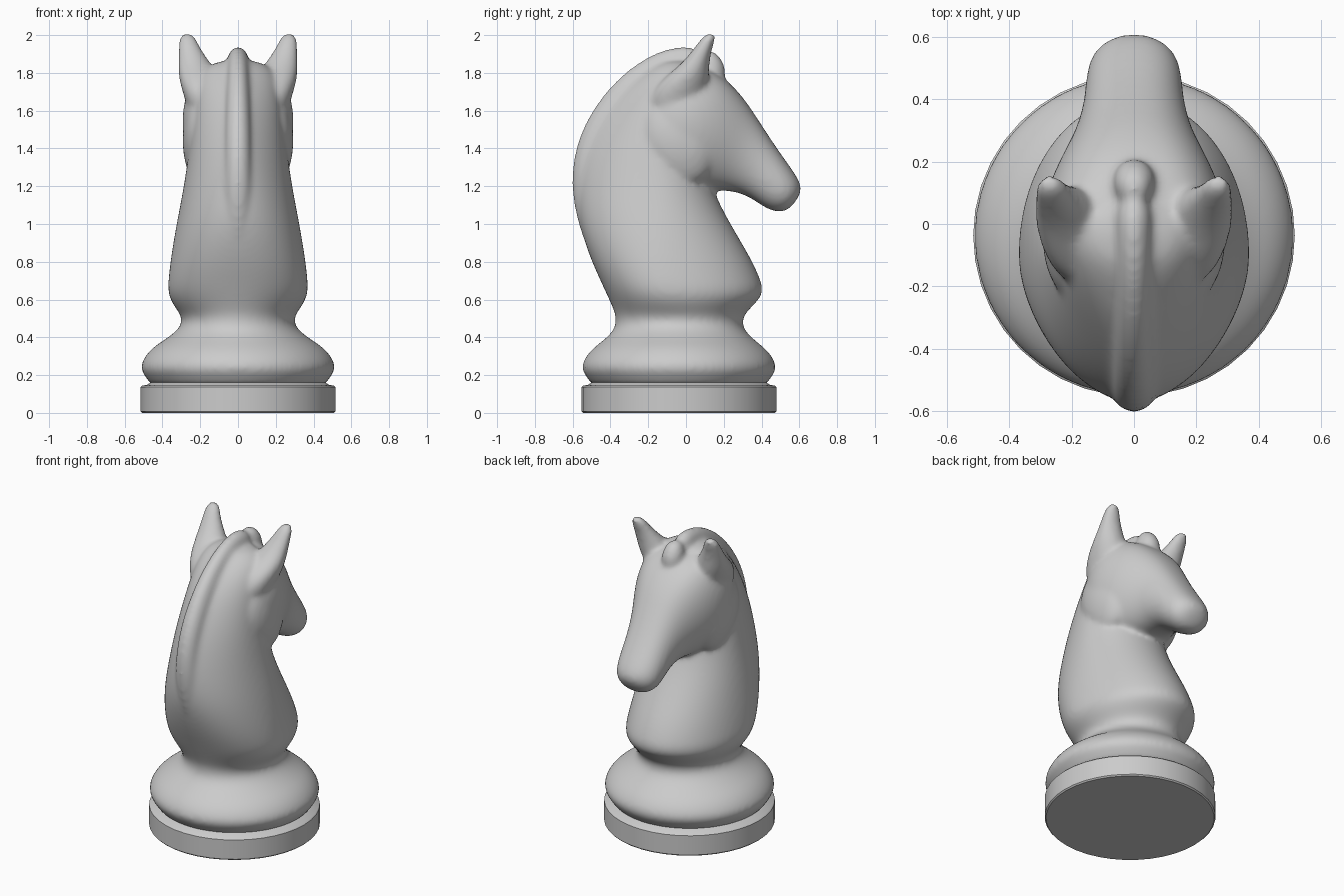
import bpy, bmesh
from math import sin, cos, pi
from mathutils import Vector

if "Cube" in bpy.data.objects:
    bpy.data.objects.remove(bpy.data.objects["Cube"])

CY = -0.037  # centre of the turned base in y


def finish(bm, name):
    bmesh.ops.recalc_face_normals(bm, faces=bm.faces)
    me = bpy.data.meshes.new(name)
    bm.to_mesh(me)
    bm.free()
    ob = bpy.data.objects.new(name, me)
    bpy.context.collection.objects.link(ob)
    return ob


def loft(bm, rings):
    """Skin a list of closed rings and cap both ends."""
    vs = [[bm.verts.new(p) for p in r] for r in rings]
    n = len(vs[0])
    for a, b in zip(vs, vs[1:]):
        for i in range(n):
            bm.faces.new((a[i], a[(i + 1) % n], b[(i + 1) % n], b[i]))
    bm.faces.new(vs[0])
    bm.faces.new(vs[-1])


def angles(n):
    return [2 * pi * i / n for i in range(n)]


def spow(v, p):
    return abs(v) ** p * (1 if v >= 0 else -1)


# Turned foot: flat disc with a groove above it
profile = [(.507, 0), (.515, .008), (.515, .136), (.507, .144), (.478, .15), (.46, .165)]
bm = bmesh.new()
loft(bm, [[(r * cos(a), CY + r * sin(a), z) for a in angles(40)] for r, z in profile])
base = finish(bm, "base")

bm = bmesh.new()

# Rounded bulge, waist and neck: stacked teardrop sections
# (z, back y, front y, half width, widest y, back sharpness); the bulge is round
neck = [(z, CY - r, CY + r, r, CY, 1) for r, z in
        [(.47, .14), (.474, .165), (.49, .187), (.511, .215), (.519, .245),
         (.507, .28), (.48, .32), (.442, .355)]]
neck += [(.385, -.44, .367, .395, CY, 1), (.415, -.405, .334, .352, CY, 1), (.445, -.383, .31, .318, CY, 1),
         (.48, -.373, .30, .297, CY, 1), (.52, -.375, .31, .305, -.04, 1),
         (.57, -.395, .36, .345, -.06, 1), (.63, -.423, .417, .374, -.08, .95),
         (.70, -.455, .402, .372, -.11, .9), (.82, -.51, .347, .358, -.13, .88),
         (1.0, -.572, .237, .328, -.14, .97), (1.2, -.583, .13, .288, -.15, 1.2),
         (1.4, -.555, .10, .26, -.15, 1.55), (1.58, -.47, .10, .24, -.12, 1.85),
         (1.72, -.35, .10, .225, -.08, 1.8), (1.82, -.21, .10, .19, -.04, 1.4), (1.87, -.12, .05, .10, -.03, 1)]
rings = []
for z, yb, yf, w, ym, p in neck:
    ring = []
    for a in angles(28):
        s, c = sin(a), cos(a)
        y = ym + c * ((yf - ym) if c > 0 else (ym - yb))
        ring.append((w * spow(s, p if c < 0 else 1), y, z))
    rings.append(ring)
loft(bm, rings)

# Head: sections from poll to nose (top y, z, bottom y, z, half width, side flatness)
head = [(-.10, 1.82, -.27, 1.47, .21, .7), (-.03, 1.85, -.21, 1.35, .275, .65),
        (.08, 1.845, -.12, 1.25, .303, .6), (.20, 1.785, -.01, 1.185, .285, .65),
        (.30, 1.68, .10, 1.17, .235, .75), (.37, 1.575, .22, 1.18, .185, .8),
        (.465, 1.425, .33, 1.15, .158, .8), (.555, 1.30, .42, 1.08, .155, .85),
        (.605, 1.225, .50, 1.055, .128, .9), (.615, 1.17, .56, 1.085, .055, 1)]
rings = []
for ty, tz, by, bz, w, q in head:
    t, b = Vector((0, ty, tz)), Vector((0, by, bz))
    m, h = (t + b) / 2, (t - b) / 2
    rings.append([m + h * cos(a) + Vector((w * spow(sin(a), q), 0, 0)) for a in angles(24)])
loft(bm, rings)

# Ears, mirrored (z, x, y, x radius, y radius)
ear = [(1.56, .17, -.07, .08, .12), (1.68, .19, -.05, .10, .15),
       (1.77, .205, .00, .112, .125), (1.84, .226, .045, .093, .08),
       (1.91, .252, .08, .066, .054), (1.98, .267, .117, .048, .04),
       (2.01, .27, .133, .03, .027)]
# Cheeks: flattened round swellings, lofted upward (height factor, radius factor)
cheek = [(-1, .3), (-.8, .68), (-.4, .95), (0, 1.03), (.4, .95), (.8, .68), (1, .3)]
for sx in (-1, 1):
    loft(bm, [[(sx * (x + rx * cos(a)), y + ry * sin(a), z) for a in angles(16)]
              for z, x, y, rx, ry in ear])
    loft(bm, [[(sx * (.19 + .105 * r * cos(a)), -.04 + .2 * r * sin(a) - .03 * k, 1.44 + .23 * k)
               for a in angles(16)] for k, r in cheek])

# Mane ridge: tube along the crest (outer y, outer z, half width)
crest = [(-.49, .80, .05), (-.56, .95, .075), (-.60, 1.12, .08), (-.608, 1.25, .075), (-.592, 1.38, .072),
         (-.545, 1.52, .07), (-.46, 1.66, .066), (-.36, 1.775, .063), (-.235, 1.872, .06),
         (-.11, 1.93, .058), (0, 1.945, .058), (.07, 1.925, .06), (.12, 1.87, .05)]
pts = [Vector((0, y, z)) for y, z, _ in crest]
rings = []
for i, p in enumerate(pts):
    t = (pts[min(i + 1, len(pts) - 1)] - pts[max(i - 1, 0)]).normalized()
    out = Vector((0, -t.z, t.y))
    w, d = crest[i][2], .085
    rings.append([p - out * d + out * d * cos(a) + Vector((w * sin(a), 0, 0)) for a in angles(16)])
loft(bm, rings)

# Forelock knob
knob = [(-1, .25), (-.75, .7), (0, 1.03), (.75, .7), (1, .25)]
loft(bm, [[(.074 * r * cos(a), .135 + .08 * r * sin(a) - .02 * k, 1.825 + .095 * k)
           for a in angles(16)] for k, r in knob])

# Fuse the sculpted parts into one smooth skin
horse = finish(bm, "horse_bust")
sub = horse.modifiers.new("round", 'SUBSURF')
sub.levels = sub.render_levels = 2
rem = horse.modifiers.new("fuse", 'REMESH')
rem.mode = 'VOXEL'
rem.voxel_size = .014
rem.use_smooth_shade = True
sm = horse.modifiers.new("soften", 'SMOOTH')
sm.factor, sm.iterations = .5, 12

# Shade the base smooth with crisp rims
bpy.ops.object.select_all(action='DESELECT')
base.select_set(True)
bpy.context.view_layer.objects.active = base
bpy.ops.object.shade_smooth_by_angle(angle=.7)
